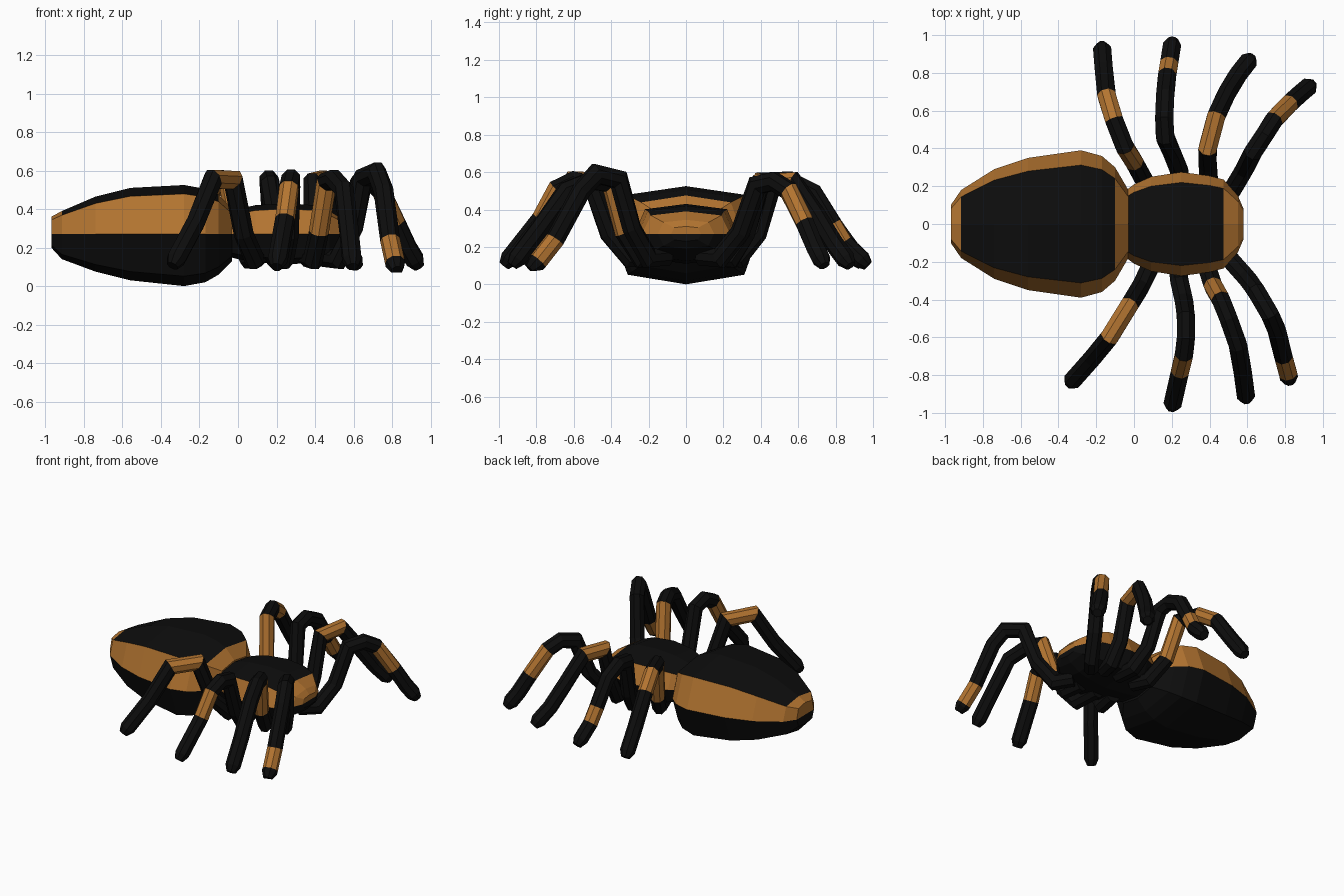
import bpy, bmesh, math
from mathutils import Vector

if "Cube" in bpy.data.objects:
    bpy.data.objects.remove(bpy.data.objects["Cube"])


def material(name, rgb):
    m = bpy.data.materials.new(name)
    m.diffuse_color = (*rgb, 1)
    m.use_nodes = True
    m.node_tree.nodes["Principled BSDF"].inputs["Base Color"].default_value = m.diffuse_color
    return m


BLACK = material("black", (0.004, 0.004, 0.004))
ORANGE = material("orange", (0.45, 0.175, 0.03))


def finish(bm, name):
    bmesh.ops.recalc_face_normals(bm, faces=bm.faces[:])
    mesh = bpy.data.meshes.new(name)
    bm.to_mesh(mesh)
    bm.free()
    mesh.materials.append(BLACK)
    mesh.materials.append(ORANGE)
    ob = bpy.data.objects.new(name, mesh)
    bpy.context.collection.objects.link(ob)
    return ob


# Body parts: eight-sided rings along x, given as (x, half width, top, bottom)
MID = 0.27


def body(name, rows, top_from, top_to):
    bm = bmesh.new()
    rings = []
    for x, w, top, bot in rows:
        t, b = MID + (top - MID) * 0.82, MID - (MID - bot) * 0.81
        pts = [(0, top), (0.8 * w, t), (w, MID), (0.8 * w, b),
               (0, bot), (-0.8 * w, b), (-w, MID), (-0.8 * w, t)]
        rings.append([bm.verts.new((x, y, z)) for y, z in pts])
    for i in range(len(rows) - 1):
        xm = (rows[i][0] + rows[i + 1][0]) / 2
        for k in range(8):
            n = (k + 1) % 8
            f = bm.faces.new((rings[i][k], rings[i][n], rings[i + 1][n], rings[i + 1][k]))
            is_back = k in (0, 7) and top_from < xm < top_to
            f.material_index = int(k in (0, 1, 6, 7) and not is_back)
    # end caps: orange upper half, black lower half
    for r in (rings[0], rings[-1]):
        bm.faces.new((r[6], r[7], r[0], r[1], r[2])).material_index = 1
        bm.faces.new(r[2:7])
    return finish(bm, name)


body("abdomen", [
    (-0.97, 0.10, 0.36, 0.20), (-0.915, 0.18, 0.39, 0.14),
    (-0.74, 0.29, 0.465, 0.075), (-0.56, 0.35, 0.51, 0.03),
    (-0.28, 0.39, 0.525, 0.0), (-0.17, 0.36, 0.505, 0.02),
    (-0.10, 0.30, 0.475, 0.06), (-0.03, 0.18, 0.40, 0.13)], -0.915, -0.10)
body("head_body", [
    (-0.04, 0.18, 0.385, 0.15), (0.0, 0.21, 0.40, 0.14), (0.09, 0.25, 0.42, 0.125),
    (0.25, 0.275, 0.43, 0.11), (0.40, 0.255, 0.42, 0.125),
    (0.475, 0.235, 0.39, 0.145), (0.55, 0.15, 0.345, 0.19),
    (0.58, 0.08, 0.31, 0.23)], -0.05, 0.475)


# Legs: eight-sided mitred tubes; banded segments are orange
def leg(name, pts, bands, r=0.052, sides=8):
    pts = [Vector(p) for p in pts]
    last = (pts[-1] - pts[-2]).normalized()
    pts.insert(-1, pts[-1] - last * 0.045)      # blunt foot
    bm = bmesh.new()
    rings = []
    for i, p in enumerate(pts):
        a = (p - pts[i - 1]).normalized() if i else (pts[1] - p).normalized()
        b = (pts[i + 1] - p).normalized() if i < len(pts) - 1 else a
        tan = (a + b).normalized()
        side = Vector((tan.y, -tan.x, 0)).normalized()
        up = side.cross(tan).normalized()
        mitre = min(1.2, 1 / max(0.5, a.dot(tan)))
        rad = r * 0.6 if i == len(pts) - 1 else r
        ring = []
        for k in range(sides):
            t = 2 * math.pi * (k + 0.5) / sides
            v = p + side * rad * math.cos(t) + up * rad * mitre * math.sin(t)
            v.z = max(v.z, 0.07)
            ring.append(bm.verts.new(v))
        rings.append(ring)
    for i in range(len(rings) - 1):
        for k in range(sides):
            n = (k + 1) % sides
            f = bm.faces.new((rings[i][k], rings[i][n], rings[i + 1][n], rings[i + 1][k]))
            f.material_index = int(i in bands)
    bm.faces.new(rings[0])
    bm.faces.new(rings[-1])
    return finish(bm, name)


# Front-side legs (y < 0), from the abdomen to the head
leg("near_leg_1", [(.10, -.10, .15), (.085, -.23, .14), (.03, -.34, .27), (-.025, -.43, .55),
                   (-.13, -.60, .555), (-.22, -.71, .33), (-.34, -.845, .105)], {3})
leg("near_leg_2", [(.22, -.12, .15), (.24, -.30, .14), (.265, -.41, .27), (.275, -.50, .53),
                   (.275, -.60, .555), (.265, -.69, .51), (.245, -.775, .35),
                   (.20, -.972, .1)], {5})
leg("near_leg_3", [(.36, -.12, .15), (.39, -.24, .14), (.42, -.33, .28), (.46, -.40, .54),
                   (.50, -.50, .555), (.55, -.64, .50), (.575, -.78, .30),
                   (.595, -.93, .1)], {2})
leg("near_leg_4", [(.44, -.10, .15), (.52, -.20, .14), (.60, -.29, .30), (.65, -.36, .56),
                   (.72, -.48, .59), (.755, -.56, .50), (.79, -.70, .24), (.815, -.79, .125),
                   (.825, -.835, .08)], {6})

# Back-side legs (y > 0)
leg("far_leg_1", [(.10, .10, .15), (.06, .22, .14), (0, .33, .27), (-.05, .41, .55),
                  (-.105, .55, .555), (-.145, .68, .47), (-.16, .82, .27),
                  (-.17, .945, .1)], {2, 4})
leg("far_leg_2", [(.24, .12, .15), (.24, .28, .14), (.20, .38, .27), (.165, .46, .53),
                  (.16, .56, .55), (.165, .68, .49), (.175, .785, .32), (.185, .845, .22),
                  (.205, .972, .1)], {6})
leg("far_leg_3", [(.36, .12, .15), (.395, .24, .14), (.39, .32, .27), (.39, .40, .54),
                  (.435, .57, .55), (.49, .69, .38), (.55, .79, .22),
                  (.62, .88, .1)], {3})
leg("far_leg_4", [(.44, .08, .15), (.52, .18, .14), (.585, .29, .28), (.63, .38, .53),
                  (.69, .47, .55), (.74, .55, .50), (.82, .635, .33), (.88, .69, .20),
                  (.94, .74, .1)], {5})
